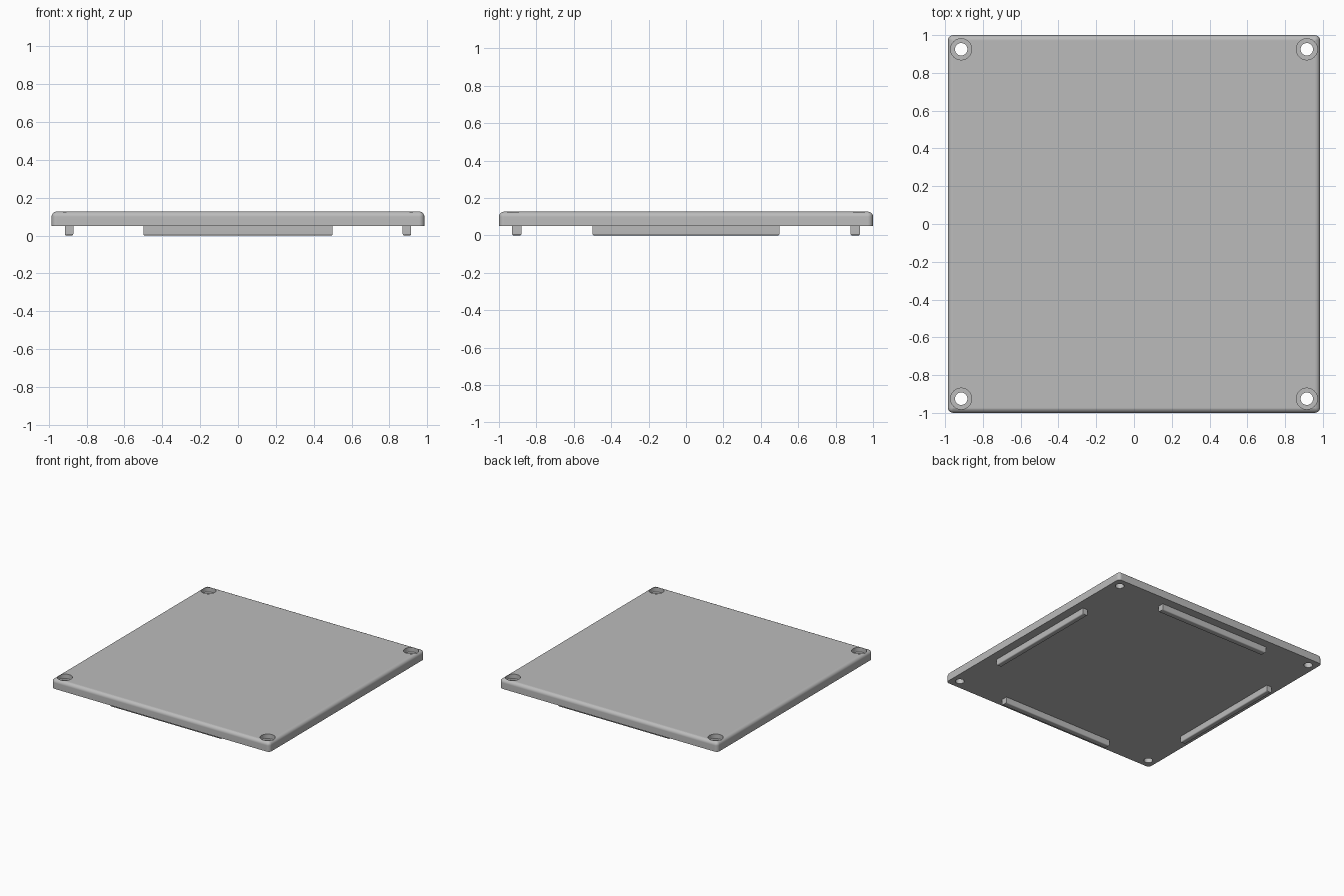
import bpy
import bmesh
import math
from mathutils import Matrix, Vector

if "Cube" in bpy.data.objects:
    bpy.data.objects.remove(bpy.data.objects["Cube"], do_unlink=True)

HALF_X, HALF_Y = 0.985, 1.0
BASE_Z, TOP_Z = 0.05, 0.127
HOLE_X, HOLE_Y = 0.915, 0.925

grey = bpy.data.materials.new("light grey")
grey.use_nodes = True
grey.diffuse_color = (0.5, 0.5, 0.5, 1)
grey.node_tree.nodes["Principled BSDF"].inputs["Base Color"].default_value = (0.5, 0.5, 0.5, 1)


def make_object(name, bm):
    mesh = bpy.data.meshes.new(name)
    bm.to_mesh(mesh)
    bm.free()
    mesh.materials.append(grey)
    obj = bpy.data.objects.new(name, mesh)
    bpy.context.collection.objects.link(obj)
    return obj


def activate(obj):
    bpy.ops.object.select_all(action='DESELECT')
    obj.select_set(True)
    bpy.context.view_layer.objects.active = obj


def smooth(obj):
    activate(obj)
    bpy.ops.object.shade_smooth_by_angle(angle=math.radians(35))
    obj.modifiers.new("even shading", 'WEIGHTED_NORMAL').keep_sharp = True


def rounded_box(name, low, high, radius, segments, rounded):
    """Box whose edges chosen by the rule are rounded over."""
    low, high = Vector(low), Vector(high)
    bm = bmesh.new()
    bmesh.ops.create_cube(bm, size=1)
    bmesh.ops.scale(bm, vec=high - low, verts=bm.verts)
    bmesh.ops.translate(bm, vec=(low + high) / 2, verts=bm.verts)
    edges = [e for e in bm.edges if rounded(e)]
    bmesh.ops.bevel(bm, geom=edges, offset=radius, segments=segments,
                    profile=0.5, affect='EDGES', clamp_overlap=True)
    return make_object(name, bm)


def drill(target, radius, bottom, top):
    """Cut a round hole into each of the four corners."""
    bm = bmesh.new()
    for sx in (-1, 1):
        for sy in (-1, 1):
            spot = Matrix.Translation((sx * HOLE_X, sy * HOLE_Y, (bottom + top) / 2))
            bmesh.ops.create_cone(bm, cap_ends=True, segments=40, radius1=radius,
                                  radius2=radius, depth=top - bottom, matrix=spot)
    cutter = make_object("hole_cutter", bm)
    cutter.hide_render = True
    cut = target.modifiers.new("holes", 'BOOLEAN')
    cut.operation = 'DIFFERENCE'
    cut.solver = 'EXACT'
    cut.object = cutter
    activate(target)
    bpy.ops.object.modifier_apply(modifier=cut.name)
    bpy.data.objects.remove(cutter, do_unlink=True)


# Cover plate: rounded on top and at the corners, square underneath
plate = rounded_box("cover_plate", (-HALF_X, -HALF_Y, BASE_Z), (HALF_X, HALF_Y, TOP_Z),
                    0.028, 5, lambda e: max(v.co.z for v in e.verts) > TOP_Z - 0.001)

# Counterbored screw holes
drill(plate, 0.033, 0, 0.3)
drill(plate, 0.056, 0.09, 0.3)
smooth(plate)

# Locating ribs under the plate, rounded along their lower edges
ribs = {
    "right_rib": ((-0.915, -0.5), (-0.87, 0.5)),
    "left_rib": ((0.87, -0.5), (0.915, 0.5)),
    "front_rib": ((-0.5, -0.93), (0.5, -0.88)),
    "back_rib": ((-0.5, 0.88), (0.5, 0.93)),
}
for name, (low, high) in ribs.items():
    rib = rounded_box(name, (*low, 0), (*high, BASE_Z), 0.009, 3,
                      lambda e: max(v.co.z for v in e.verts) < 0.001)
    smooth(rib)
